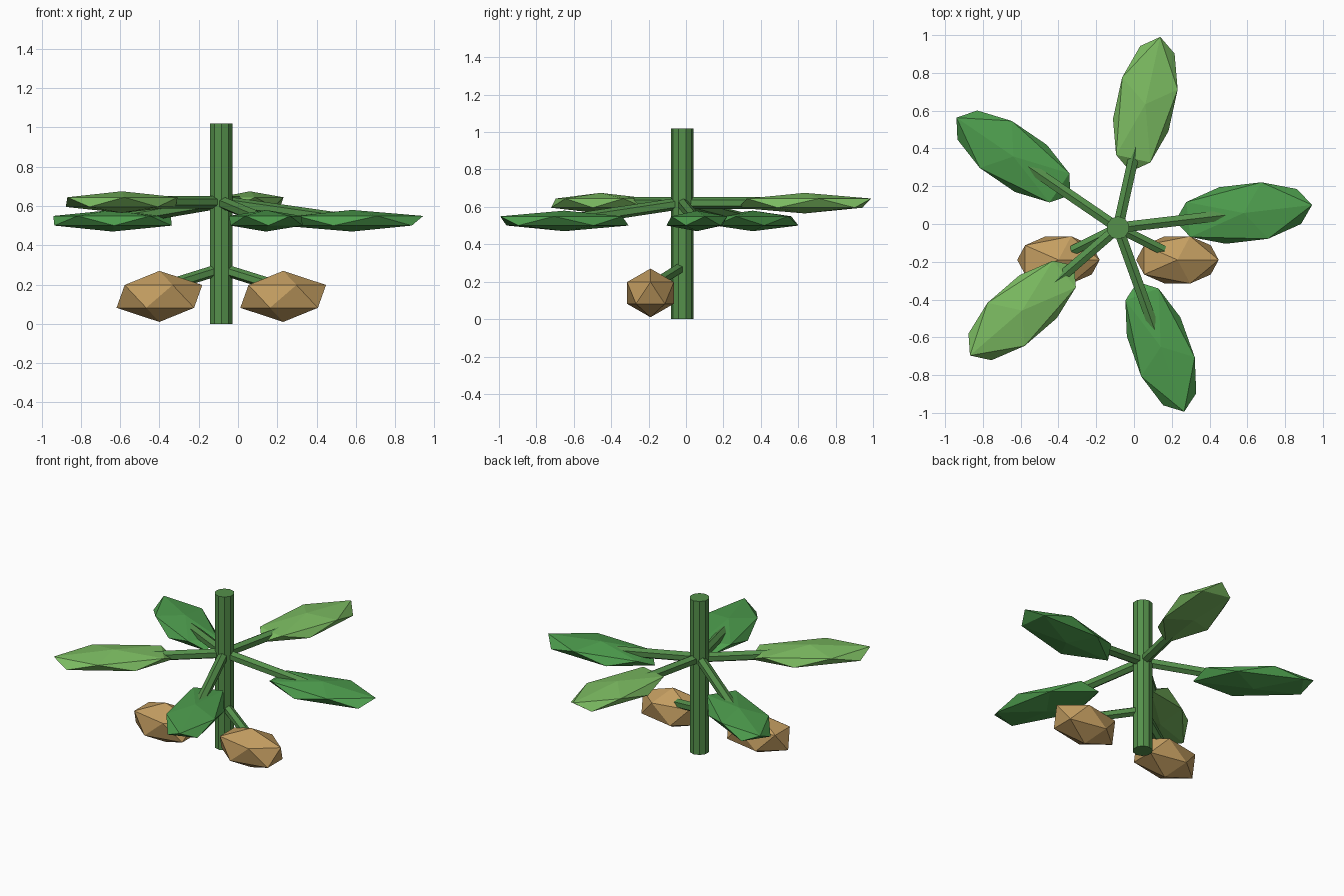
import bpy
import math
from mathutils import Vector

if "Cube" in bpy.data.objects:
    bpy.data.objects.remove(bpy.data.objects["Cube"])


def material(name, rgb):
    m = bpy.data.materials.new(name)
    m.diffuse_color = (*rgb, 1)
    m.use_nodes = True
    m.node_tree.nodes["Principled BSDF"].inputs["Base Color"].default_value = m.diffuse_color
    return m


STEM = material("stem_green", (0.09, 0.28, 0.07))
LIGHT = material("light_leaf", (0.20, 0.50, 0.12))
DARK = material("dark_leaf", (0.075, 0.34, 0.075))
NUT = material("nut_brown", (0.55, 0.34, 0.12))


def rod(name, a, b, radius, sides):
    """Faceted cylinder running from point a to point b."""
    a, b = Vector(a), Vector(b)
    d = b - a
    bpy.ops.mesh.primitive_cylinder_add(vertices=sides, radius=radius,
                                        depth=d.length, location=(a + b) / 2)
    ob = bpy.context.object
    ob.name = name
    ob.rotation_euler = d.to_track_quat('Z', 'Y').to_euler()
    ob.data.materials.append(STEM)


def gem(name, centre, scale, yaw, mat):
    """Stretched 20-sided ball."""
    bpy.ops.mesh.primitive_ico_sphere_add(subdivisions=1, radius=1, location=centre)
    ob = bpy.context.object
    ob.name = name
    ob.scale = scale
    ob.rotation_euler = (0, 0, yaw)
    ob.data.materials.append(mat)


# Main stem
X, Y = -0.085, -0.02
rod("stem", (X, Y, 0), (X, Y, 1.02), 0.061, 10)

# Five leaves around the stem: angle, height, material
leaves = [(6.7, 0.525, DARK), (77.5, 0.62, LIGHT), (145.7, 0.525, DARK),
          (220.8, 0.62, LIGHT), (289.8, 0.525, DARK)]
for i, (deg, z, mat) in enumerate(leaves, 1):
    t = math.radians(deg)
    centre = (X + 0.67 * math.cos(t), Y + 0.67 * math.sin(t), z)
    rod(f"leaf_stalk_{i}", (X, Y, 0.62), centre, 0.032, 6)
    gem(f"leaf_{i}", centre, (0.408, 0.177, 0.055), t, mat)

# Two hanging nuts on short stalks
for side, s in (("left", -1), ("right", 1)):
    rod(f"nut_stalk_{side}", (X, Y, 0.28), (X + s * 0.24, Y - 0.12, 0.205), 0.03, 6)
    gem(f"nut_{side}", (X + s * 0.315, -0.19, 0.14), (0.244, 0.147, 0.13), 0, NUT)
